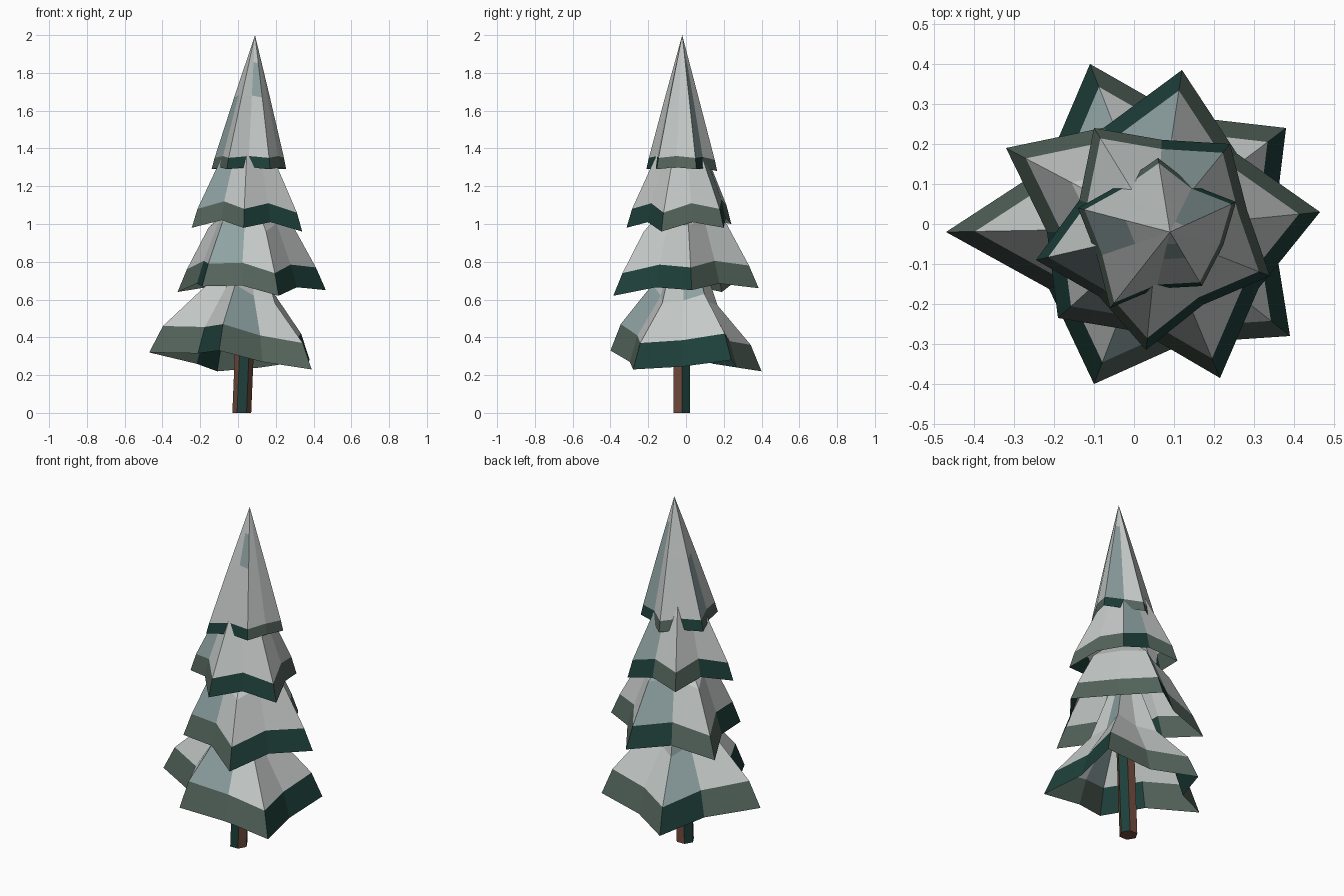
import bpy, bmesh, math
from mathutils import Vector

cube = bpy.data.objects.get("Cube")
if cube:
    bpy.data.objects.remove(cube, do_unlink=True)


def make_material(name, rgb):
    m = bpy.data.materials.new(name)
    m.use_nodes = True
    m.diffuse_color = (*rgb, 1)
    for n in m.node_tree.nodes:
        if n.type == 'BSDF_PRINCIPLED':
            n.inputs["Base Color"].default_value = (*rgb, 1)
            n.inputs["Roughness"].default_value = 0.9
    return m


MATERIALS = [
    make_material("snow", (0.56, 0.59, 0.58)),
    make_material("blue_snow", (0.28, 0.37, 0.37)),
    make_material("dark_needles", (0.013, 0.051, 0.043)),
    make_material("grey_needles", (0.09, 0.13, 0.108)),
    make_material("bark", (0.17, 0.072, 0.048)),
]
SNOW, BLUE, DARK, GREY, BARK = range(5)

# Colours of the ten half-sides of each star, counter-clockwise
RIM = [GREY, GREY, DARK, DARK, GREY, GREY, DARK, GREY, GREY, DARK]
SLOPE = [BLUE, SNOW, SNOW, SNOW, SNOW, SNOW, BLUE, SNOW, SNOW, SNOW]
NECK = [SNOW, SNOW, SNOW, BLUE, SNOW, SNOW, BLUE, SNOW, SNOW, SNOW]


def finish(name, bm):
    me = bpy.data.meshes.new(name)
    bm.to_mesh(me)
    bm.free()
    for m in MATERIALS:
        me.materials.append(m)
    ob = bpy.data.objects.new(name, me)
    bpy.context.collection.objects.link(ob)
    return ob


def branch_tier(name, tips, notches, rim, mid, apex, lift):
    """Open star-shaped cone: green rim band, then snowy slopes to a peak."""
    tips = [Vector(t) for t in tips]
    centre = sum(tips, Vector()) / len(tips)
    apex = Vector(apex)
    outline = []
    for i, tip in enumerate(tips):
        valley = (tip + tips[(i + 1) % len(tips)]) / 2
        p = centre + (valley - centre) * notches[i]
        p.z = valley.z + lift
        outline += [tip, p]

    bm = bmesh.new()

    def ring(scale, rise):
        # Rings drift from the tier's centre towards the apex
        axis = centre.lerp(apex, 1 - scale)
        verts = []
        for p in outline:
            q = (p - centre) * scale + axis
            q.z = p.z + rise
            verts.append(bm.verts.new(q))
        return verts

    base, shoulder, waist = ring(1, 0), ring(*rim), ring(*mid)
    neck = [bm.verts.new(v.co.lerp(apex, 0.55)) for v in waist]
    peak = bm.verts.new(apex)
    n = len(base)
    for i in range(n):
        j = (i + 1) % n
        for lower, upper, colours in ((base, shoulder, RIM),
                                      (shoulder, waist, SLOPE),
                                      (waist, neck, NECK)):
            face = bm.faces.new((lower[i], lower[j], upper[j], upper[i]))
            face.material_index = colours[i]
        bm.faces.new((neck[i], neck[j], peak)).material_index = SNOW
    return finish(name, bm)


# Branch tiers, lowest first
branch_tier("bottom_branches",
            [(-0.10, -0.40, 0.33), (0.39, -0.28, 0.23), (0.38, 0.24, 0.28),
             (-0.11, 0.40, 0.22), (-0.47, -0.02, 0.32)],
            (0.87, 0.90, 0.85, 0.77, 0.76),
            (0.86, 0.14), (0.43, 0.35), (0.05, -0.01, 1.1), -0.01)
branch_tier("lower_branches",
            [(-0.19, -0.235, 0.67), (0.215, -0.385, 0.62), (0.465, 0.03, 0.65),
             (0.12, 0.385, 0.66), (-0.32, 0.19, 0.64)],
            (0.87, 0.90, 0.85, 0.84, 0.88),
            (0.87, 0.12), (0.57, 0.34), (0.06, -0.01, 1.2), 0.03)
branch_tier("upper_branches",
            [(-0.245, -0.09, 0.98), (0.03, -0.315, 0.98), (0.34, -0.13, 0.96),
             (0.24, 0.20, 0.98), (-0.10, 0.24, 1.0)],
            (0.88, 0.90, 0.97, 0.96, 0.84),
            (0.90, 0.10), (0.50, 0.36), (0.06, -0.02, 1.68), 0.04)
branch_tier("top_branches",
            [(-0.14, 0.04, 1.29), (-0.06, -0.21, 1.29), (0.17, -0.155, 1.29),
             (0.255, 0.055, 1.29), (0.06, 0.165, 1.28)],
            (0.95, 0.87, 1.07, 0.90, 0.96),
            (0.93, 0.06), (0.48, 0.38), (0.09, -0.02, 2.0), 0.01)

# Trunk: slightly leaning six-sided post with alternating bark and moss sides
bm = bmesh.new()
SIDES = 6
rings = []
for x, z in ((0.02, 0.0), (0.045, 0.6)):
    rings.append([bm.verts.new((x + 0.05 * math.cos(a), -0.022 + 0.05 * math.sin(a), z))
                  for a in (math.tau * k / SIDES for k in range(SIDES))])
low, high = rings
for i in range(SIDES):
    j = (i + 1) % SIDES
    side = bm.faces.new((low[i], low[j], high[j], high[i]))
    side.material_index = BARK if i % 2 else DARK
bm.faces.new(low[::-1]).material_index = BARK
bm.faces.new(high).material_index = BARK
finish("trunk", bm)
